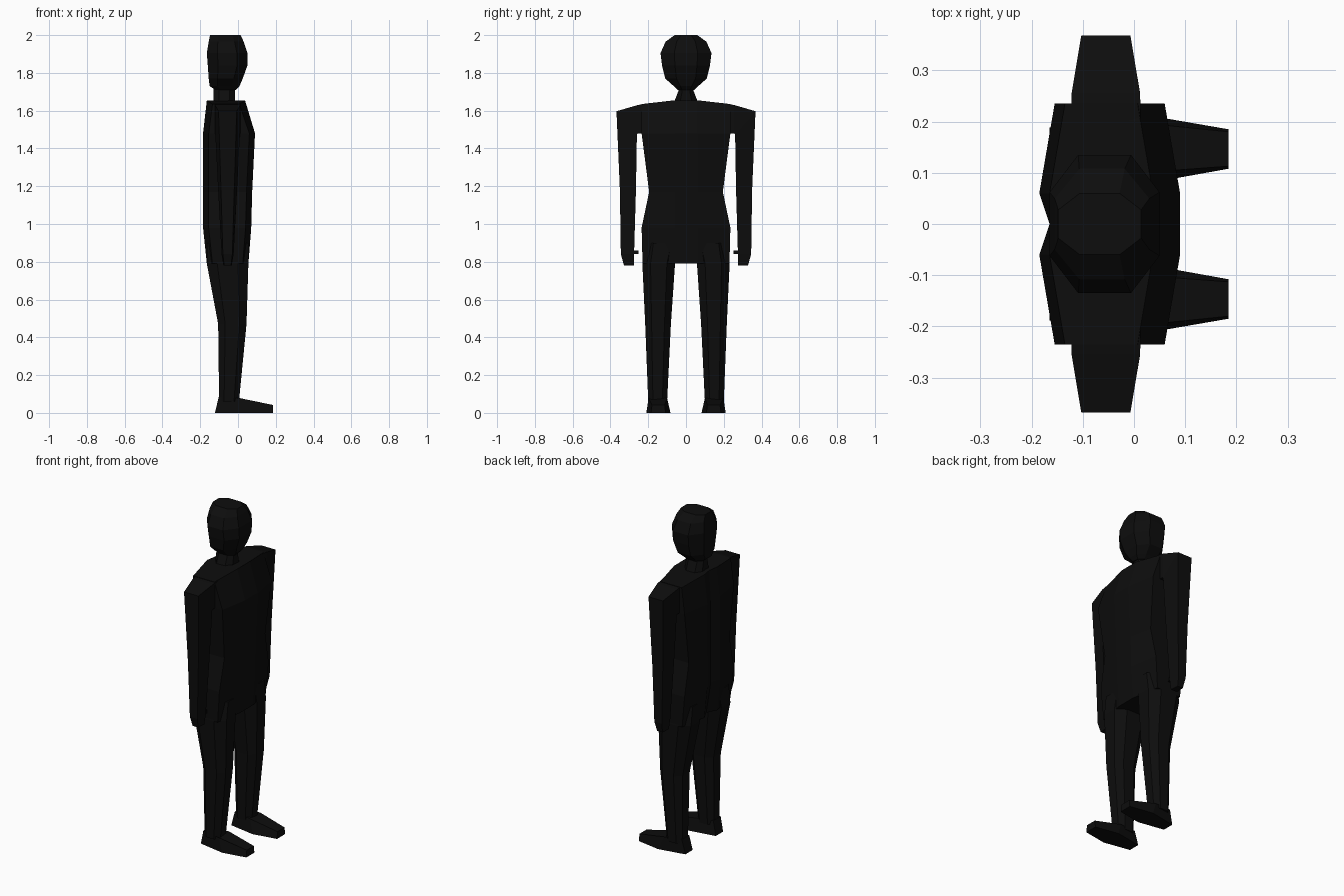
import bpy
import bmesh

cube = bpy.data.objects.get("Cube")
if cube:
    bpy.data.objects.remove(cube, do_unlink=True)

# Single near-black colour
black = bpy.data.materials.new("matte_black")
black.use_nodes = True
colour = (0.004, 0.004, 0.004, 1)
black.diffuse_color = colour
shader = black.node_tree.nodes["Principled BSDF"]
shader.inputs["Base Color"].default_value = colour
shader.inputs["Roughness"].default_value = 0.9


def loft(name, rings, side=1):
    """Skin a list of equal-length rings and cap both ends; side=-1 mirrors across y."""
    bm = bmesh.new()
    loops = [[bm.verts.new((x, y * side, z)) for x, y, z in ring] for ring in rings]
    for lower, upper in zip(loops, loops[1:]):
        count = len(lower)
        for i in range(count):
            j = (i + 1) % count
            bm.faces.new((lower[i], lower[j], upper[j], upper[i]))
    bm.faces.new(loops[0])
    bm.faces.new(loops[-1])
    bmesh.ops.recalc_face_normals(bm, faces=bm.faces)
    mesh = bpy.data.meshes.new(name)
    bm.to_mesh(mesh)
    bm.free()
    mesh.materials.append(black)
    obj = bpy.data.objects.new(name, mesh)
    bpy.context.collection.objects.link(obj)
    return obj


def octagon(z, back, front, inner, outer, cut_x=0.25, cut_y=0.25):
    """Rectangle with cut corners, lying level at height z."""
    dx, dy = (front - back) * cut_x, (outer - inner) * cut_y
    return [(back, inner + dy, z), (back, outer - dy, z),
            (back + dx, outer, z), (front - dx, outer, z),
            (front, outer - dy, z), (front, inner + dy, z),
            (front - dx, inner, z), (back + dx, inner, z)]


def torso_ring(z, back, front, width, groove=0.02, drop=0.0, inset=0.03):
    """Body section with a spine groove; drop slopes the outer corners down."""
    low = z - drop
    left = [(back, 0.06, z), (back + inset, width, low),
            (front - inset, width, low), (front, 0.06, z)]
    right = [(x, -y, h) for x, y, h in reversed(left)]
    return [(back + groove, 0, z)] + left + right


# Torso: hips, waist, chest and sloping shoulders
loft("torso", [
    torso_ring(0.79, -0.165, 0.055, 0.23, 0.03),
    torso_ring(0.98, -0.185, 0.07, 0.235),
    torso_ring(1.17, -0.185, 0.075, 0.195),
    torso_ring(1.48, -0.185, 0.09, 0.235),
    torso_ring(1.655, -0.165, 0.037, 0.235, 0.01, drop=0.02),
])

# Neck
loft("neck", [octagon(z, -0.13, -0.015, -w, w)
              for z, w in ((1.64, 0.065), (1.71, 0.038), (1.76, 0.05))])

# Head: faceted, tapering to the chin and a flat crown
head_levels = [
    (1.71, -0.12, -0.01, 0.045), (1.73, -0.15, 0.008, 0.065),
    (1.77, -0.155, 0.025, 0.11), (1.84, -0.16, 0.05, 0.127),
    (1.905, -0.165, 0.05, 0.135), (1.965, -0.155, 0.03, 0.108),
    (2.0, -0.148, 0.014, 0.06),
]
loft("head", [octagon(z, b, f, -w, w, 0.26, 0.27) for z, b, f, w in head_levels])


def arm_ring(inner, outer, wide, narrow, z_in, z_out):
    """Four-cornered arm section, broader on the body side."""
    mid = -0.055
    return [(mid - wide, inner, z_in), (mid + wide, inner, z_in),
            (mid + narrow, outer, z_out), (mid - narrow, outer, z_out)]


for label, side in (("left", 1), ("right", -1)):
    # Arm with shoulder, hand end and thumb
    loft(label + "_arm", [
        arm_ring(0.2, 0.2, 0.068, 0.068, 1.48, 1.638),
        arm_ring(0.255, 0.255, 0.067, 0.067, 1.48, 1.63),
        arm_ring(0.26, 0.368, 0.065, 0.048, 1.475, 1.597),
        arm_ring(0.265, 0.35, 0.05, 0.035, 1.18, 1.18),
        arm_ring(0.275, 0.345, 0.032, 0.025, 0.84, 0.84),
        arm_ring(0.275, 0.328, 0.022, 0.018, 0.78, 0.78),
    ], side)
    loft(label + "_thumb", [
        [(x, y, z) for x, z in ((-0.06, 0.84), (-0.03, 0.84), (-0.03, 0.86), (-0.06, 0.86))]
        for y in (0.252, 0.28)], side)

    # Leg
    loft(label + "_leg", [
        octagon(0.06, -0.1, 0.005, 0.1, 0.2),
        octagon(0.47, -0.105, 0.045, 0.08, 0.216),
        octagon(0.79, -0.165, 0.055, 0.058, 0.231),
        octagon(0.9, -0.165, 0.055, 0.03, 0.22),
    ], side)

    # Foot: six-sided sole, sloping up to the ankle
    sole = [(-0.122, 0.11, 0), (-0.122, 0.18, 0), (0.04, 0.21, 0),
            (0.185, 0.185, 0), (0.185, 0.108, 0), (0.04, 0.082, 0)]
    top = [(-0.102, 0.115, 0.085), (-0.102, 0.185, 0.085), (0.01, 0.198, 0.078),
           (0.185, 0.18, 0.042), (0.185, 0.113, 0.042), (0.01, 0.1, 0.078)]
    loft(label + "_foot", [sole, top], side)
